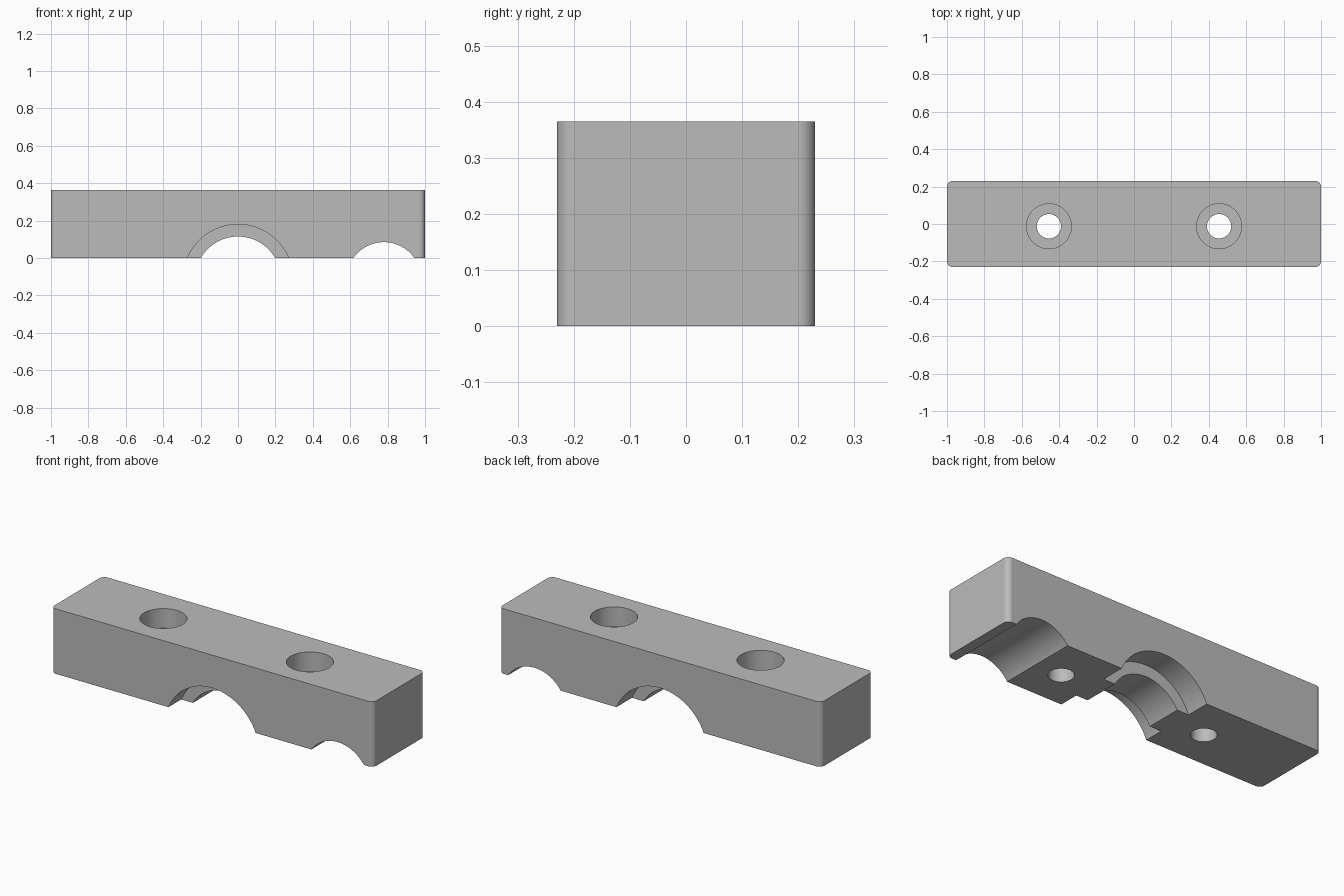
import bpy, bmesh, math

LENGTH, WIDTH, HEIGHT = 2.0, 0.46, 0.365
FILLET = 0.03
MID_Y = -0.012          # line of the bolt holes and the middle rib
AXIS_Z = -0.114         # axis height of the arched channels

if "Cube" in bpy.data.objects:
    bpy.data.objects.remove(bpy.data.objects["Cube"], do_unlink=True)

# Single grey material
grey = bpy.data.materials.new("plain grey")
grey.use_nodes = True
color = (0.5, 0.5, 0.5, 1)
grey.diffuse_color = color
grey.node_tree.nodes["Principled BSDF"].inputs["Base Color"].default_value = color

# Block with rounded vertical edges
bm = bmesh.new()
bmesh.ops.create_cube(bm, size=1)
bmesh.ops.scale(bm, vec=(LENGTH, WIDTH, HEIGHT), verts=bm.verts)
bmesh.ops.translate(bm, vec=(0, 0, HEIGHT / 2), verts=bm.verts)
uprights = [e for e in bm.edges
            if abs(e.verts[0].co.z - e.verts[1].co.z) > 0.1]
bmesh.ops.bevel(bm, geom=uprights, offset=FILLET, segments=8,
                profile=0.5, affect='EDGES')
mesh = bpy.data.meshes.new("clamp_block")
bm.to_mesh(mesh)
bm.free()
block = bpy.data.objects.new("clamp_block", mesh)
bpy.context.collection.objects.link(block)
mesh.materials.append(grey)


def cut(radius, depth, location, along_y=False):
    """Subtract a cylinder from the block."""
    tilt = (math.pi / 2, 0, 0) if along_y else (0, 0, 0)
    bpy.ops.mesh.primitive_cylinder_add(vertices=96, radius=radius, depth=depth,
                                        location=location, rotation=tilt)
    cutter = bpy.context.object
    cutter.name = "hole_cutter"
    cutter.hide_render = True
    cutter.data.materials.append(grey)
    mod = block.modifiers.new("cut", 'BOOLEAN')
    mod.operation, mod.solver, mod.object = 'DIFFERENCE', 'EXACT', cutter
    bpy.ops.object.select_all(action='DESELECT')
    block.select_set(True)
    bpy.context.view_layer.objects.active = block
    bpy.ops.object.modifier_apply(modifier=mod.name)
    bpy.data.objects.remove(cutter, do_unlink=True)


# Central channel: narrow through the rib, wider recess on each side of it
cut(0.229, 1, (0, 0, AXIS_Z), along_y=True)
for side in (-1, 1):
    cut(0.294, 0.4, (0, MID_Y + side * (0.104 + 0.2), AXIS_Z), along_y=True)

# Smaller channel near the left end
cut(0.199, 1, (0.78, 0, AXIS_Z), along_y=True)

# Counterbored bolt holes
for side in (-1, 1):
    cut(0.065, 1, (side * 0.455, MID_Y, HEIGHT / 2))
    cut(0.12, 0.22, (side * 0.455, MID_Y, HEIGHT))

# Smooth curved walls, keep flat faces crisp
bpy.ops.object.shade_smooth_by_angle(angle=math.radians(25))
weighted = block.modifiers.new("flat_faces", 'WEIGHTED_NORMAL')
weighted.keep_sharp = True
